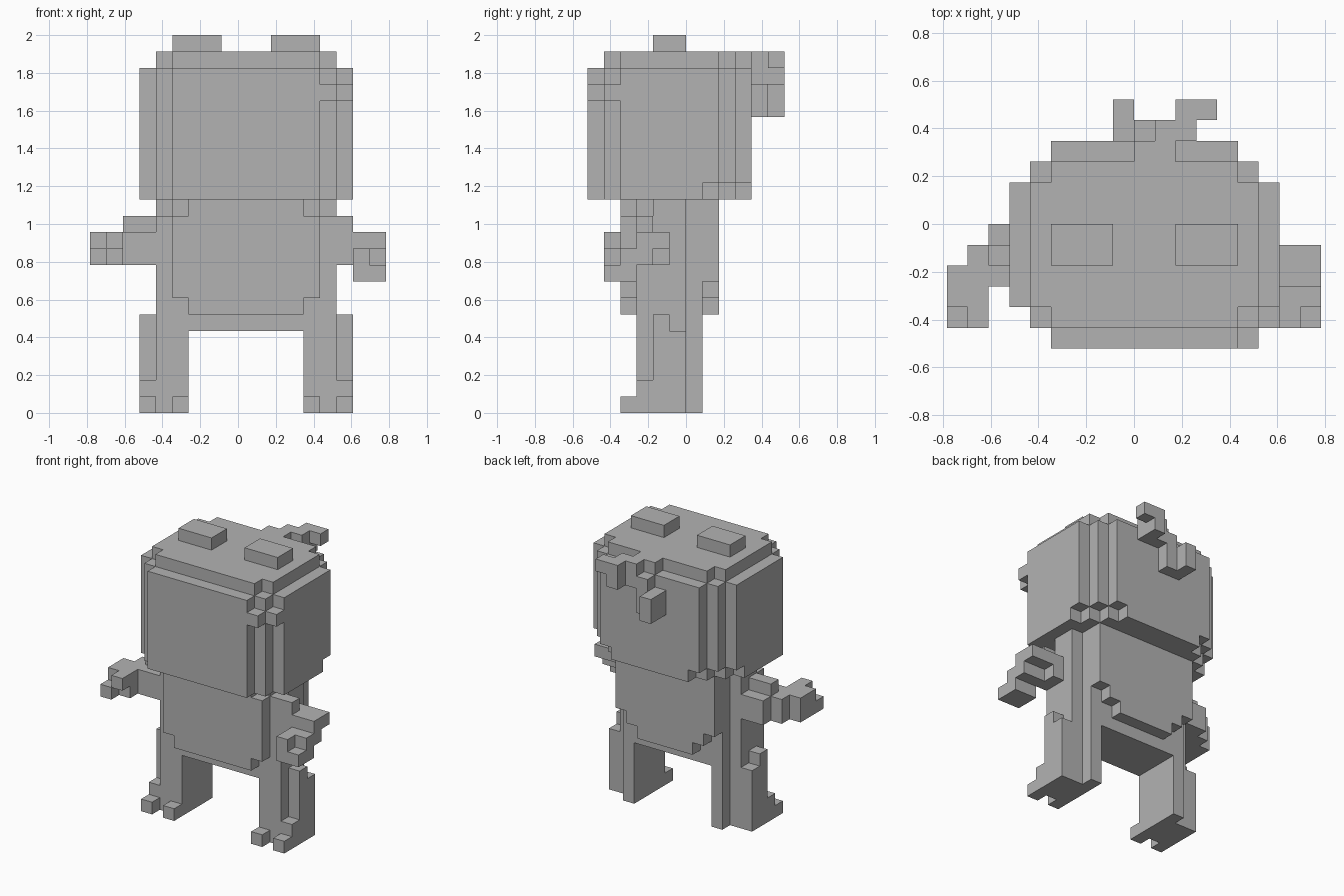
import bpy
import bmesh
from mathutils import Vector

UNIT = 2 / 23  # edge length of one block

default_cube = bpy.data.objects.get("Cube")
if default_cube:
    bpy.data.objects.remove(default_cube, do_unlink=True)

grey = bpy.data.materials.new("plain_grey")
grey.use_nodes = True
grey.diffuse_color = (0.45, 0.45, 0.45, 1)
grey.node_tree.nodes["Principled BSDF"].inputs["Base Color"].default_value = grey.diffuse_color


def block(across, depth, height):
    """Set of grid cells filling the three half-open ranges."""
    return {(x, y, z) for x in range(*across) for y in range(*depth) for z in range(*height)}


def mirrored(cells):
    """Cells flipped across the middle of the body."""
    return {(-x, y, z) for x, y, z in cells}


def rounded_slab(half_widths, depths, height):
    """Union of blocks sharing the body's middle, one per width and depth pair."""
    cells = set()
    for half, depth in zip(half_widths, depths):
        cells |= block((-half, half + 1), depth, height)
    return cells


def build(name, cells):
    """Turn the outer skin of a group of cells into one clean mesh object."""
    bm = bmesh.new()
    corners = {}

    def corner(point):
        key = tuple(int(c) for c in point)
        if key not in corners:
            corners[key] = bm.verts.new(Vector(key) * UNIT)
        return corners[key]

    for cell in cells:
        for axis in range(3):
            for side in (0, 1):
                neighbour = list(cell)
                neighbour[axis] += 1 if side else -1
                if tuple(neighbour) in cells:
                    continue
                u, v, base = Vector(), Vector(), Vector(cell)
                u[(axis + 1) % 3] = 1
                v[(axis + 2) % 3] = 1
                base[axis] += side
                ring = [base, base + u, base + u + v, base + v]
                if not side:
                    ring.reverse()
                bm.faces.new([corner(p) for p in ring])

    # Merge the flat areas into large faces
    bmesh.ops.dissolve_limit(bm, angle_limit=0.01, verts=bm.verts[:], edges=bm.edges[:])
    mesh = bpy.data.meshes.new(name)
    bm.to_mesh(mesh)
    bm.free()
    mesh.materials.append(grey)
    obj = bpy.data.objects.new(name, mesh)
    bpy.context.scene.collection.objects.link(obj)
    return obj


# Head: stepped corners, narrower crown and undercut nape
head = rounded_slab((4, 5, 6), ((-6, 4), (-5, 3), (-4, 2)), (14, 21))
head |= rounded_slab((4, 5), ((-5, 3), (-4, 2)), (21, 22))
head |= rounded_slab((4, 5, 6), ((-6, 3), (-5, 2), (-4, 1)), (13, 14))
head |= rounded_slab((3,), ((-6, 4),), (13, 14))
# Small studs on one front corner
head |= {(5, -6, 19), (6, -5, 19)}
build("head", head)

# Ears
ear = block((2, 5), (-2, 0), (22, 23))
build("left_ear", ear)
build("right_ear", mirrored(ear))

# Ribbon trailing diagonally down the back of the head
ribbon = block((0, 2), (3, 5), (21, 22)) - {(0, 4, 21)}
ribbon |= block((1, 3), (4, 5), (20, 22))
ribbon |= block((2, 3), (5, 6), (20, 22)) | {(3, 5, 21)}
ribbon |= block((0, 1), (4, 5), (18, 21))
ribbon |= block((-1, 0), (4, 6), (18, 20))
build("ribbon", ribbon)

# Torso: core, shoulders, belly plate and back plate with stepped hem
torso = rounded_slab((4, 5), ((-3, 1), (-3, 0)), (5, 12))
torso |= rounded_slab((3, 4, 5), ((-4, 1), (-3, 1), (-2, 0)), (12, 13))
torso |= rounded_slab((4,), ((-4, -3),), (7, 12))
torso |= rounded_slab((3,), ((-4, -3),), (6, 7))
for step, half in enumerate((2, 3, 4)):
    torso |= rounded_slab((half,), ((1, 2),), (6 + step, 13))
build("torso", torso)

# Legs with an outer fin and two toes each
leg = block((4, 6), (-3, 0), (0, 5)) | block((4, 5), (0, 1), (0, 5))
leg |= block((6, 7), (-3, 0), (0, 2))
leg |= block((6, 7), (-2, 0), (2, 5)) | {(6, -2, 5)}
leg |= {(toe, -4, 0) for toe in (4, 6)}
build("left_leg", leg)
build("right_leg", mirrored(leg))

# Left arm, hand lowered forward
left_arm = block((6, 7), (-3, -1), (9, 11)) | block((6, 7), (-3, -2), (11, 12))
left_arm |= block((7, 9), (-3, -1), (10, 11)) | block((7, 9), (-3, -2), (9, 10))
left_arm |= block((7, 9), (-4, -3), (8, 10))
left_arm |= block((7, 8), (-5, -4), (8, 10)) | {(8, -5, 8)}
build("left_arm", left_arm)

# Right arm, sweeping outward then forward
right_arm = block((-7, -5), (-3, 0), (9, 11)) | block((-7, -5), (-2, -1), (11, 12))
right_arm |= block((-8, -7), (-4, -1), (9, 11))
right_arm |= block((-9, -8), (-4, -2), (9, 11))
right_arm |= {(-8, -5, 10), (-9, -5, 9)}
build("right_arm", right_arm)
